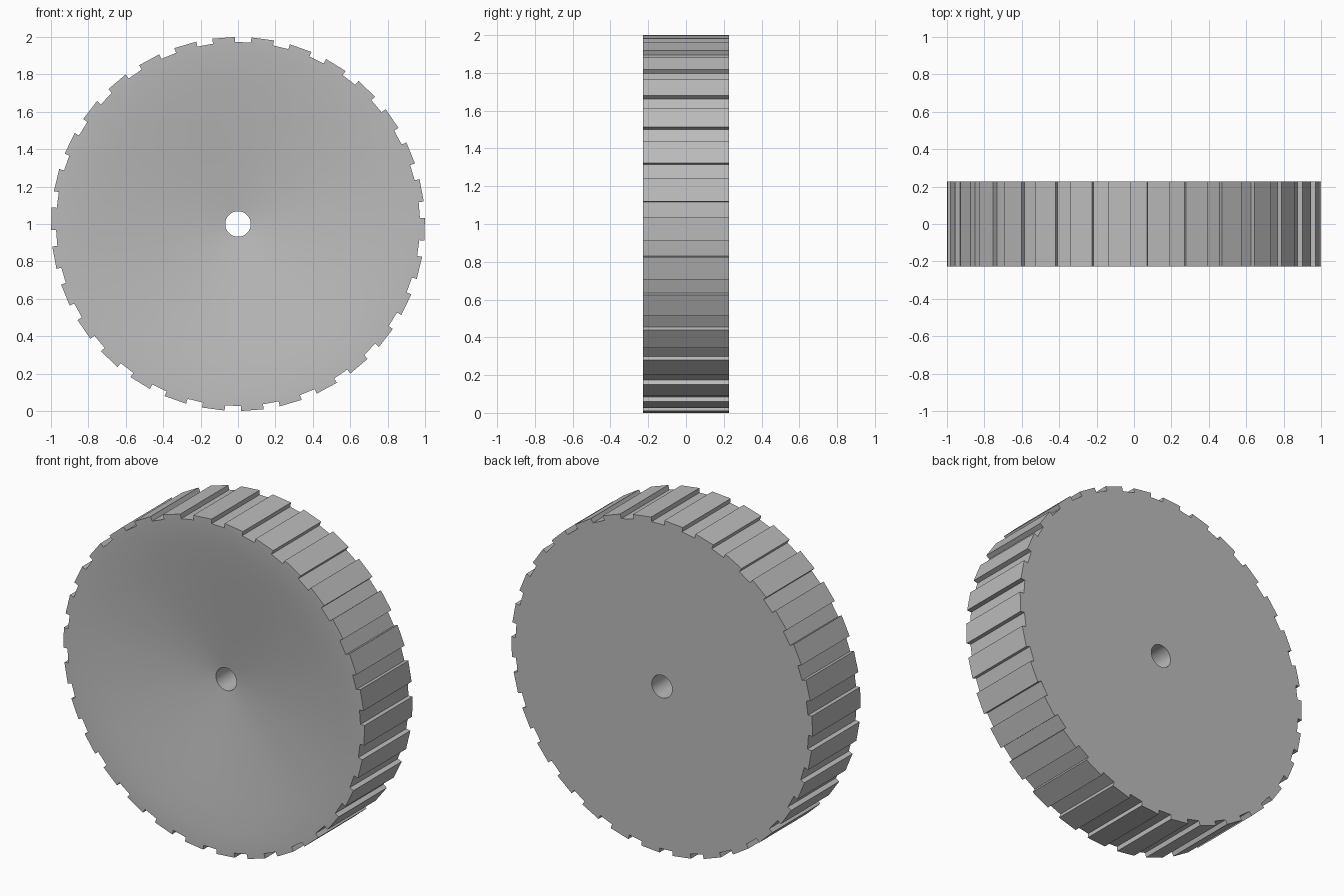
import bpy, bmesh
from math import radians, sin, cos

cube = bpy.data.objects.get("Cube")
if cube:
    bpy.data.objects.remove(cube)

grey = bpy.data.materials.new("plain_grey")
grey.use_nodes = True
colour = (0.5, 0.5, 0.5, 1)
grey.diffuse_color = colour
grey.node_tree.nodes["Principled BSDF"].inputs["Base Color"].default_value = colour

TEETH, HALF, ROOT, TIP, BORE = 30, 0.228, 0.973, 1.0, 0.068
STEP = 360 / TEETH

# Each tooth spans 7 degrees, followed by a 5 degree gap
angles = []
for k in range(TEETH):
    angles += [radians(6.9 + k * STEP), radians(13.9 + k * STEP)]
count = len(angles)

bm = bmesh.new()


def ring(radius, y):
    return [bm.verts.new((radius * cos(a), y, 1 + radius * sin(a))) for a in angles]


def band(a, b, every=1, start=0):
    for i in range(start, count, every):
        j = (i + 1) % count
        bm.faces.new((a[i], a[j], b[j], b[i]))


# Wheel body: flat back, bore and dished front
profile = [(ROOT, HALF), (BORE, HALF), (BORE, -0.112), (0.2, -0.128), (0.4, -0.157),
           (0.6, -0.186), (0.75, -0.207), (0.85, -0.219), (0.92, -0.225), (ROOT, -HALF)]
rings = [ring(r, y) for r, y in profile]
for a, b in zip(rings, rings[1:]):
    band(a, b)
back, front = rings[0], rings[-1]

# Gap floors and raised teeth round the rim
band(front, back, 2, 1)
tip_back, tip_front = ring(TIP, HALF), ring(TIP, -HALF)
for a, b in ((front, tip_front), (tip_front, tip_back), (tip_back, back)):
    band(a, b, 2, 0)
for i in range(count):
    bm.faces.new((front[i], tip_front[i], tip_back[i], back[i]))

bmesh.ops.recalc_face_normals(bm, faces=bm.faces)
mesh = bpy.data.meshes.new("toothed_wheel")
bm.to_mesh(mesh)
bm.free()
mesh.materials.append(grey)
wheel = bpy.data.objects.new("toothed_wheel", mesh)
bpy.context.collection.objects.link(wheel)

# Smooth dish and bore, crisp teeth
bpy.ops.object.select_all(action="DESELECT")
wheel.select_set(True)
bpy.context.view_layer.objects.active = wheel
bpy.ops.object.shade_smooth_by_angle(angle=radians(30))
